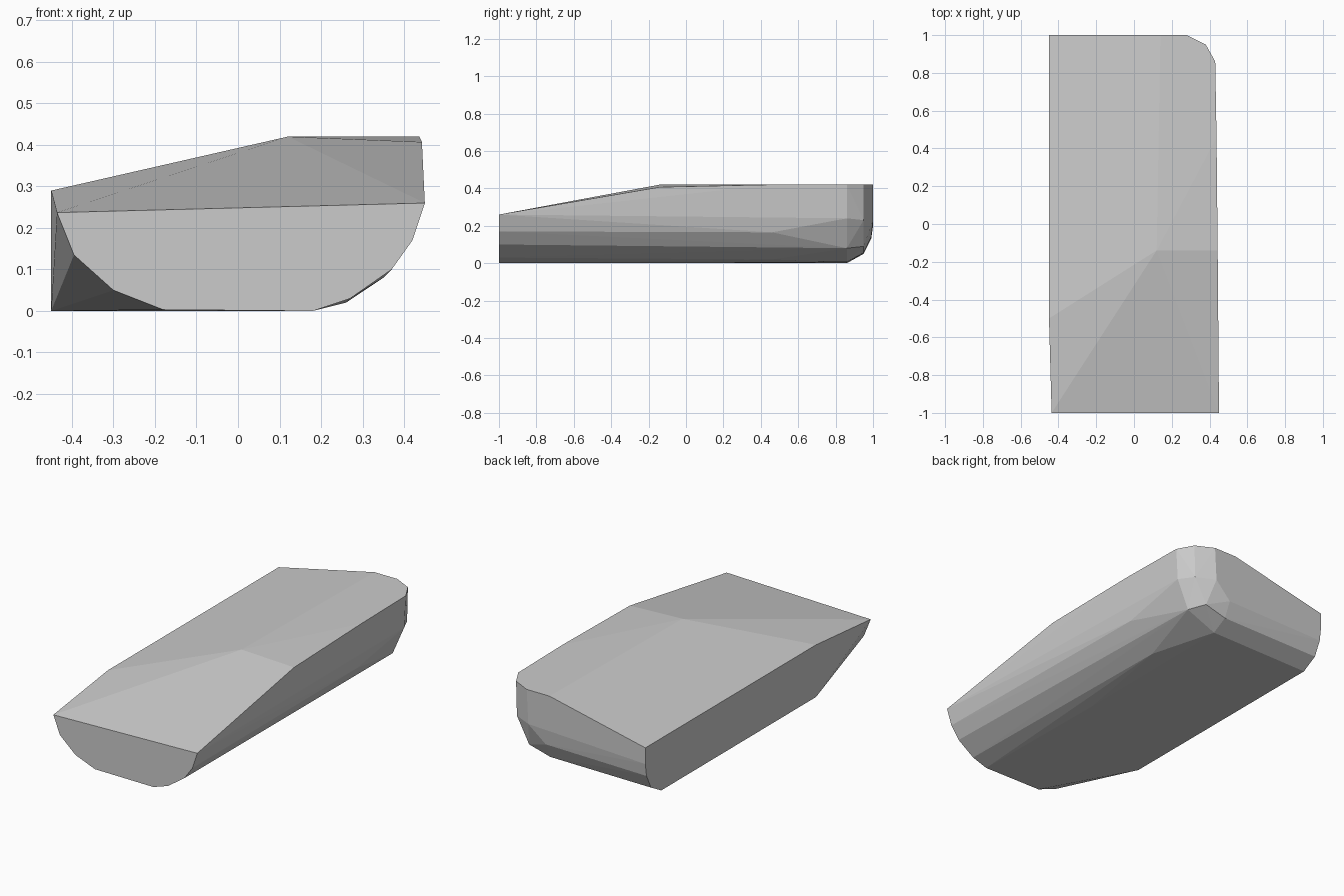
import bpy
import bmesh
import math

# Remove the default cube only
default_cube = bpy.data.objects.get("Cube")
if default_cube:
    bpy.data.objects.remove(default_cube, do_unlink=True)


def make_material(name, colour):
    material = bpy.data.materials.new(name)
    material.use_nodes = True
    material.diffuse_color = colour
    shader = material.node_tree.nodes["Principled BSDF"]
    shader.inputs["Base Color"].default_value = colour
    return material


def section(y, profile):
    """Place an (x, z) profile at depth y."""
    return [(x, y, z) for x, z in profile]


def wrap_sections(name, sections, material):
    """Stretch a faceted convex skin over a stack of cross-sections."""
    bm = bmesh.new()
    for ring in sections:
        for point in ring:
            bm.verts.new(point)
    hull = bmesh.ops.convex_hull(bm, input=bm.verts[:])
    spare = {item for item in hull["geom_interior"] + hull["geom_unused"]
             if isinstance(item, bmesh.types.BMVert)}
    bmesh.ops.delete(bm, geom=list(spare), context="VERTS")
    bmesh.ops.dissolve_limit(bm, angle_limit=math.radians(0.5),
                             verts=bm.verts[:], edges=bm.edges[:])
    bmesh.ops.recalc_face_normals(bm, faces=bm.faces[:])
    mesh = bpy.data.meshes.new(name)
    bm.to_mesh(mesh)
    bm.free()
    mesh.materials.append(material)
    obj = bpy.data.objects.new(name, mesh)
    bpy.context.collection.objects.link(obj)
    return obj


# Flat front end with a rounded underside
front_end = section(-1, [
    (-.436, .237), (.45, .26), (.42, .17), (.37, .1), (.27, .03),
    (.18, 0), (-.18, .003), (-.3, .05), (-.395, .135)])

# Left wall starts behind the tapered front corner
left_wall_start = section(-.5, [(-.45, .29), (-.45, 0)])

# Ridge where the sloping front top meets the raised deck
deck_ridge = section(-.14, [(.12, .42), (.443, .407), (.17, 0)])

# Right flank bulges slightly between the ridge and the rear
right_flank = section(.46, [(.437, .42), (.41, .165), (.26, .02)])

# Rear corner curls inward over three sections
rear_shoulder = section(.86, [
    (.43, .42), (.42, .24), (.35, .08), (.17, .006), (-.45, 0)])
rear_curve = section(.95, [
    (.38, .42), (.375, .23), (.3, .09), (.17, .055), (-.45, .05)])
rear_turn = section(.99, [(.17, .14), (-.45, .13)])
rear_end = section(1, [
    (.28, .42), (.27, .23), (.14, .42), (-.45, .29), (-.45, .2)])

stone_grey = make_material("plain grey", (.6, .6, .6, 1))
wrap_sections("faceted_block", [
    front_end, left_wall_start, deck_ridge, right_flank,
    rear_shoulder, rear_curve, rear_turn, rear_end], stone_grey)
